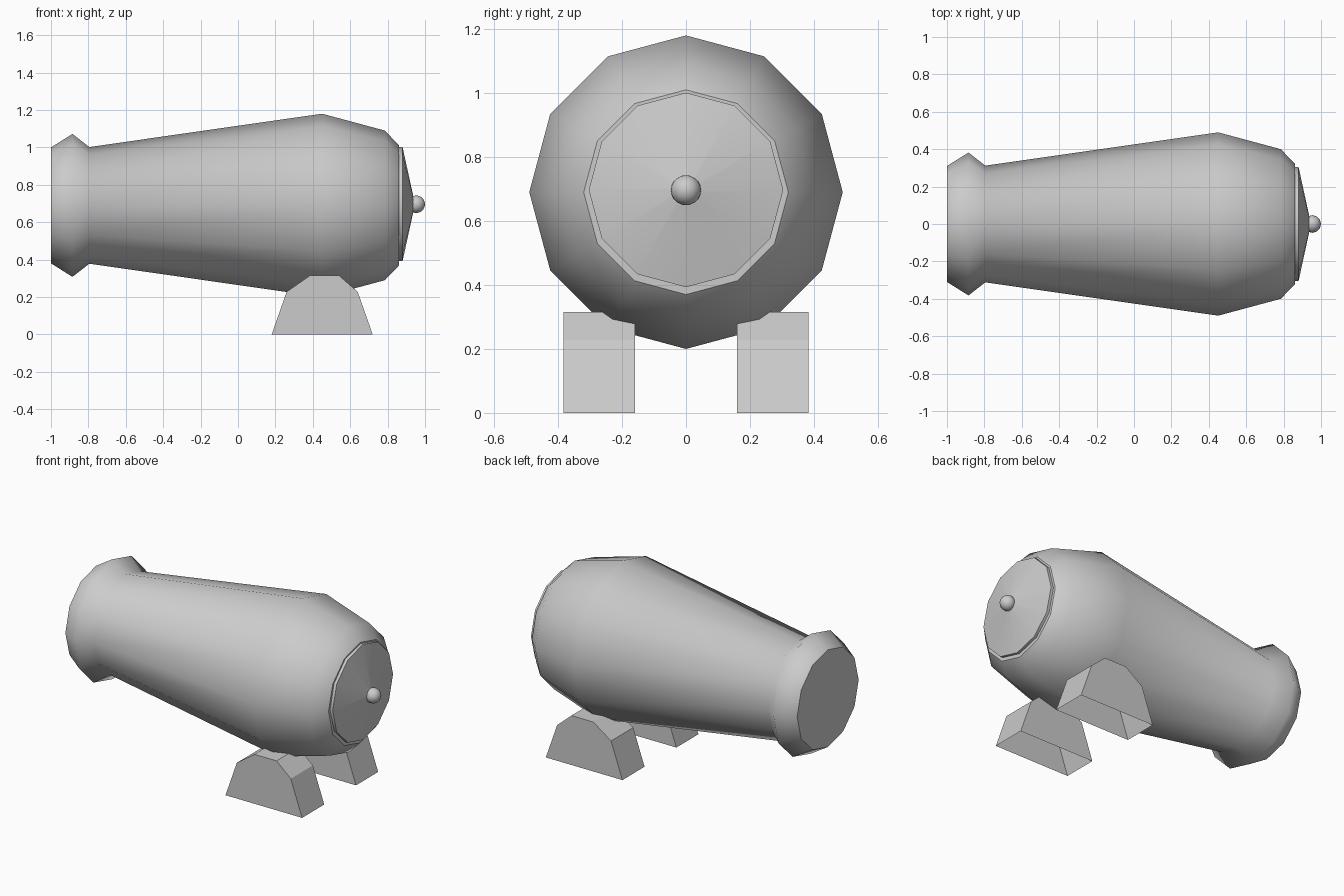
import bpy, bmesh
from math import sin, cos, pi

if "Cube" in bpy.data.objects:
    bpy.data.objects.remove(bpy.data.objects["Cube"])


def finish(name, bm):
    bmesh.ops.recalc_face_normals(bm, faces=bm.faces)
    mesh = bpy.data.meshes.new(name)
    bm.to_mesh(mesh)
    bm.free()
    obj = bpy.data.objects.new(name, mesh)
    bpy.context.collection.objects.link(obj)
    return obj


def lathe(name, profile, axis_z, sides=12, sharp_rings=()):
    """Revolve (x, radius) points about a line along x; both ends are closed."""
    bm = bmesh.new()
    rings = [[bm.verts.new((x, r * sin(2 * pi * i / sides),
                            axis_z + r * cos(2 * pi * i / sides)))
              for i in range(sides)] for x, r in profile]
    for a, b in zip(rings, rings[1:]):
        for i in range(sides):
            j = (i + 1) % sides
            bm.faces.new((a[i], a[j], b[j], b[i])).smooth = True
    for ring in (rings[0], rings[-1]):
        bm.faces.new(ring)
    for k in (0, len(rings) - 1, *sharp_rings):
        for i in range(sides):
            bm.edges.get((rings[k][i], rings[k][(i + 1) % sides])).smooth = False
    return finish(name, bm)


# Barrel with flared muzzle ring
lathe("barrel", [(-1.0, 0.31), (-0.885, 0.382), (-0.795, 0.312), (0.45, 0.49),
                 (0.785, 0.40), (0.862, 0.32)], 0.69)

# Shallow conical plate closing the rear
lathe("rear_cap", [(0.85, 0.304), (0.88, 0.304), (0.942, 0.02)], 0.697,
      sharp_rings=(1,))

# Round knob on the rear plate
bpy.ops.mesh.primitive_uv_sphere_add(segments=12, ring_count=10, radius=0.047,
                                     location=(0.953, 0, 0.696))
bpy.context.object.name = "rear_knob"
bpy.ops.object.shade_smooth()

# Two hollow feet, open underneath
foot_profile = [(0.18, 0), (0.26, 0.228), (0.385, 0.315),
                (0.54, 0.315), (0.64, 0.228), (0.72, 0)]
for name, side in (("left_foot", -1), ("right_foot", 1)):
    bm = bmesh.new()
    inner, outer = [[bm.verts.new((x, side * y, z)) for x, z in foot_profile]
                    for y in (0.16, 0.383)]
    bm.faces.new(inner)
    bm.faces.new(outer)
    for i in range(len(foot_profile) - 1):
        bm.faces.new((inner[i], inner[i + 1], outer[i + 1], outer[i]))
    finish(name, bm)
